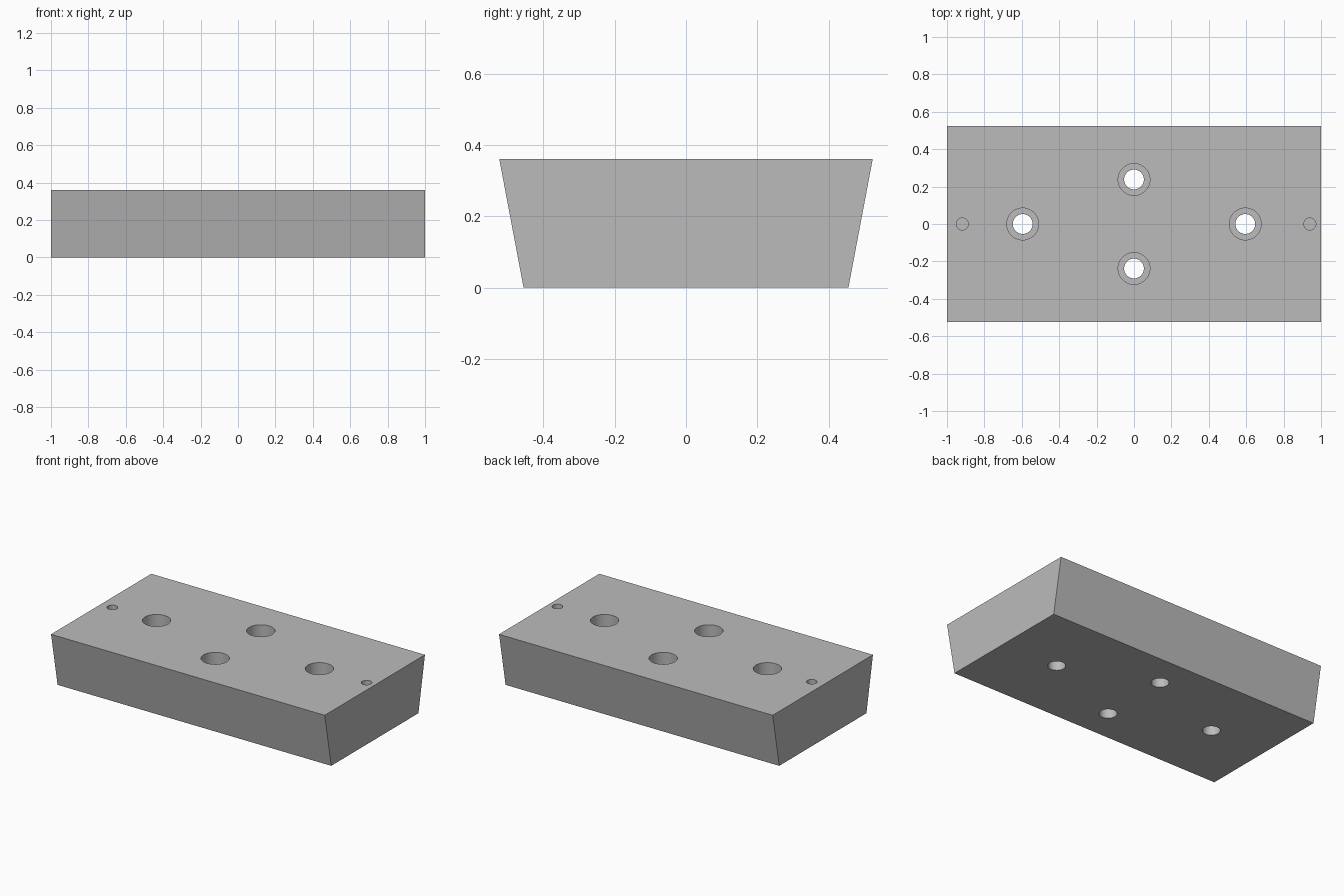
import bpy
import bmesh
from mathutils import Matrix

if "Cube" in bpy.data.objects:
    bpy.data.objects.remove(bpy.data.objects["Cube"], do_unlink=True)

HEIGHT = 0.36
TOP_Y, BOTTOM_Y = 0.523, 0.455

metal = bpy.data.materials.new("grey metal")
metal.use_nodes = True
grey = (0.5, 0.5, 0.5, 1)
metal.diffuse_color = grey
metal.node_tree.nodes["Principled BSDF"].inputs["Base Color"].default_value = grey


def make_object(name, bm):
    mesh = bpy.data.meshes.new(name)
    bmesh.ops.recalc_face_normals(bm, faces=bm.faces)
    bm.to_mesh(mesh)
    bm.free()
    mesh.materials.append(metal)
    obj = bpy.data.objects.new(name, mesh)
    bpy.context.collection.objects.link(obj)
    return obj


def hole_cutter(name, spots, radius, bottom):
    """Upright cylinders from the given height to above the top face."""
    bm = bmesh.new()
    top = HEIGHT + 0.05
    for x, y in spots:
        bmesh.ops.create_cone(
            bm, cap_ends=True, segments=48, radius1=radius, radius2=radius,
            depth=top - bottom, matrix=Matrix.Translation((x, y, (top + bottom) / 2)))
    obj = make_object(name, bm)
    obj.hide_render = True
    obj.hide_viewport = True
    return obj


# Block: tapered cross-section extruded along x
bm = bmesh.new()
profile = [(-BOTTOM_Y, 0), (BOTTOM_Y, 0), (TOP_Y, HEIGHT), (-TOP_Y, HEIGHT)]
end = bm.faces.new([bm.verts.new((-1, y, z)) for y, z in profile])
side = bmesh.ops.extrude_face_region(bm, geom=[end])
bmesh.ops.translate(bm, vec=(2, 0, 0),
                    verts=[v for v in side["geom"] if isinstance(v, bmesh.types.BMVert)])
block = make_object("tapered_block", bm)

# Counterbored screw holes and blind pin holes
screws = [(-0.595, 0), (0.595, 0), (0, 0.238), (0, -0.238)]
pins = [(-0.918, 0), (0.94, 0)]
cutters = [
    hole_cutter("screw_hole_cutter", screws, 0.053, -0.05),
    hole_cutter("counterbore_cutter", screws, 0.085, HEIGHT - 0.14),
    hole_cutter("pin_hole_cutter", pins, 0.032, HEIGHT - 0.12),
]
bpy.context.view_layer.objects.active = block
block.select_set(True)
for cutter in cutters:
    cut = block.modifiers.new(cutter.name, "BOOLEAN")
    cut.object = cutter
    cut.operation = "DIFFERENCE"
    cut.solver = "EXACT"
    bpy.ops.object.modifier_apply(modifier=cut.name)
    bpy.data.objects.remove(cutter, do_unlink=True)

bpy.ops.object.shade_smooth_by_angle(angle=0.5)
